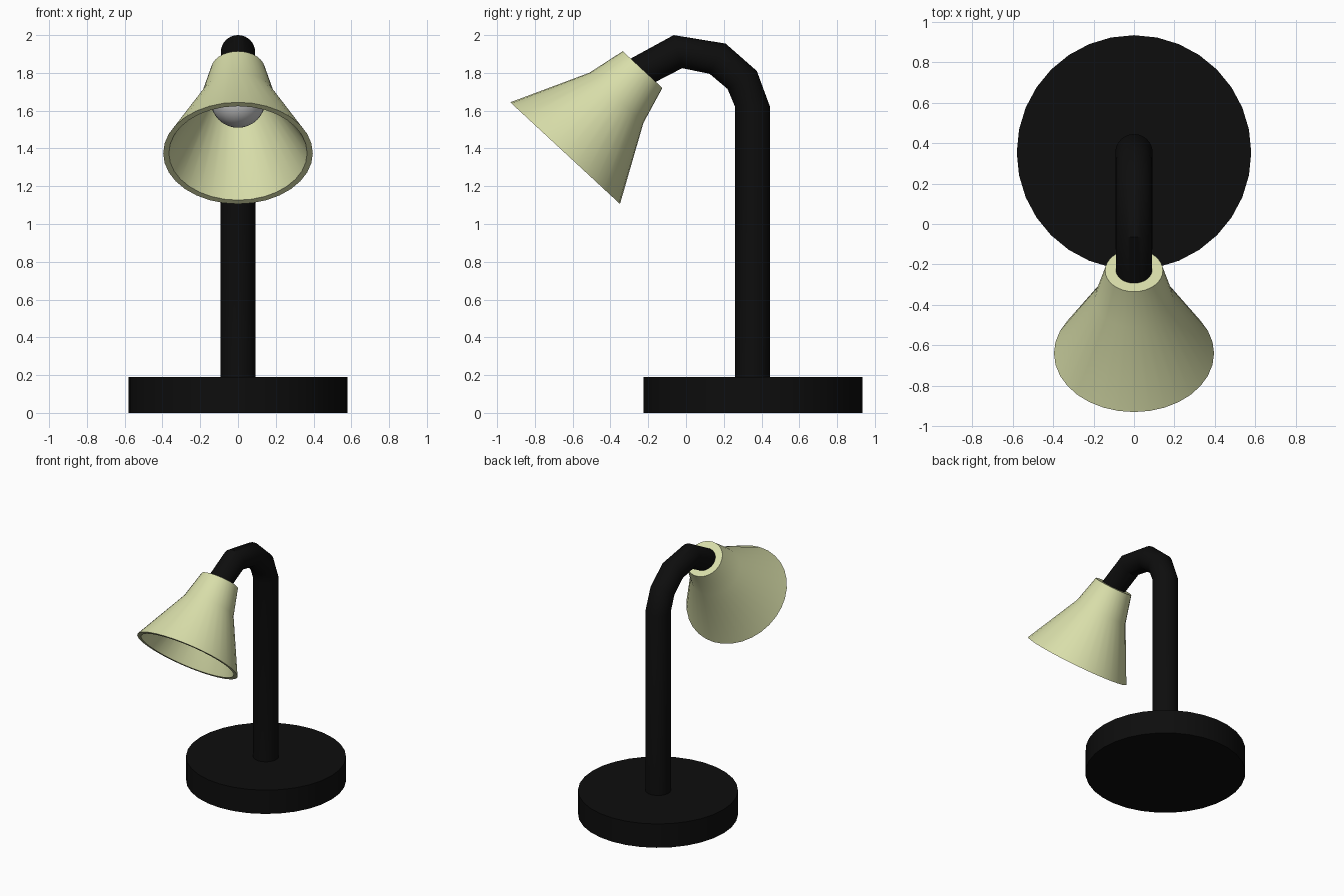
import bpy, bmesh, math
from mathutils import Vector, Matrix

if "Cube" in bpy.data.objects:
    bpy.data.objects.remove(bpy.data.objects["Cube"])

SIDES = 32


def material(name, rgb):
    m = bpy.data.materials.new(name)
    m.diffuse_color = (*rgb, 1)
    m.use_nodes = True
    m.node_tree.nodes["Principled BSDF"].inputs["Base Color"].default_value = m.diffuse_color
    return m


black = material("black", (0.004, 0.004, 0.004))
cream = material("cream", (0.69, 0.73, 0.40))


def finish(name, bm, mat, smooth_angle):
    bmesh.ops.recalc_face_normals(bm, faces=bm.faces)
    mesh = bpy.data.meshes.new(name)
    bm.to_mesh(mesh)
    bm.free()
    ob = bpy.data.objects.new(name, mesh)
    bpy.context.collection.objects.link(ob)
    if mat:
        mesh.materials.append(mat)
    if smooth_angle:
        bpy.ops.object.select_all(action='DESELECT')
        ob.select_set(True)
        bpy.context.view_layer.objects.active = ob
        bpy.ops.object.shade_smooth_by_angle(angle=math.radians(smooth_angle))
    return ob


def loft(name, pairs, mat, smooth_angle):
    """Skin round rings; each pair gives a ring's two opposite points in the side (y, z) plane."""
    bm = bmesh.new()
    rings = []
    for a, b in pairs:
        a, b = Vector((0, *a)), Vector((0, *b))
        mid, half = (a + b) / 2, (b - a) / 2
        ring = []
        for i in range(SIDES):
            t = math.tau * i / SIDES
            ring.append(bm.verts.new(mid + half * math.cos(t)
                                     + Vector((half.length * math.sin(t), 0, 0))))
        rings.append(ring)
    for r, s in zip(rings, rings[1:]):
        for i in range(SIDES):
            j = (i + 1) % SIDES
            bm.faces.new((r[i], r[j], s[j], s[i]))
    bm.faces.new(rings[0])
    bm.faces.new(rings[-1])
    return finish(name, bm, mat, smooth_angle)


# Round foot
loft("base", [((-0.226, 0), (0.934, 0)), ((-0.226, 0.19), (0.934, 0.19))], black, 30)

# Upright and bent neck, (inner, outer) points along the bend
loft("bent_stem", [
    ((0.26, 0.15), (0.445, 0.15)),
    ((0.26, 1.62), (0.445, 1.62)),
    ((0.22, 1.715), (0.375, 1.81)),
    ((0.125, 1.795), (0.21, 1.955)),
    ((-0.02, 1.825), (-0.065, 2.0)),
    ((-0.175, 1.745), (-0.307, 1.868)),
], black, 35)

# Tilted hollow shade: (radius, distance along axis), outside then inside
top = Vector((-0.23, 1.8175))
axis = Vector((-0.41, -0.4425)).normalized()
side = Vector((-axis.y, axis.x))
profile = [(0.143, 0), (0.195, 0.2035), (0.396, 0.603),
           (0.366, 0.603), (0.168, 0.212), (0.122, 0.03)]
loft("shade", [(top + axis * d + side * r, top + axis * d - side * r)
               for r, d in profile], cream, 30)

# Bulb
centre = top + axis * 0.222
bm = bmesh.new()
bmesh.ops.create_uvsphere(bm, u_segments=32, v_segments=16, radius=0.145,
                          matrix=Matrix.Translation((0, centre.x, centre.y)))
finish("bulb", bm, None, 30)
